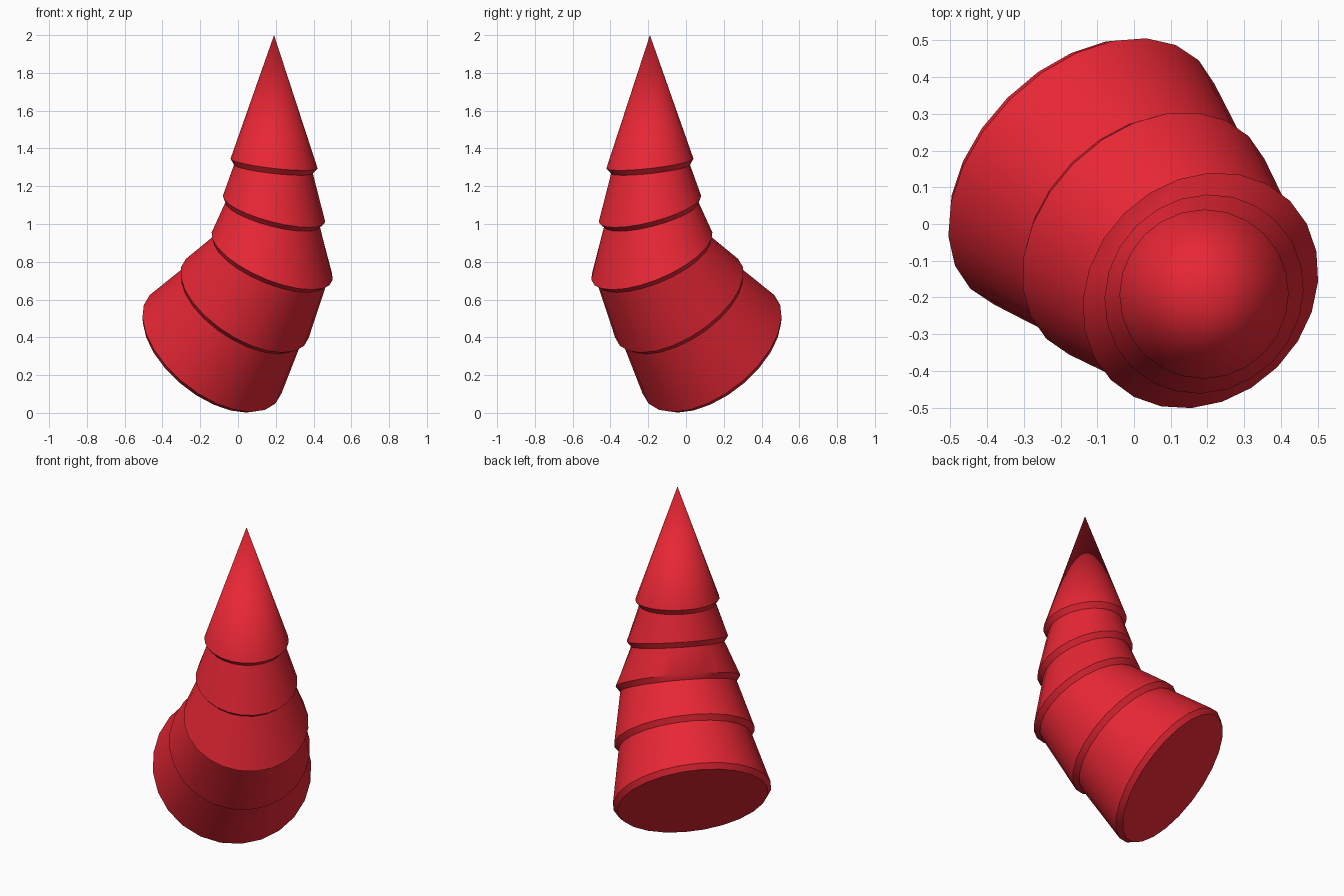
import bpy, bmesh
from math import sin, cos, pi, radians, sqrt
from mathutils import Vector

if "Cube" in bpy.data.objects:
    bpy.data.objects.remove(bpy.data.objects["Cube"])

SIDES = 24
LEAN = Vector((1, -1, 0)) / sqrt(2)    # direction the horn bends towards
SIDE = Vector((1, 1, 0)) / sqrt(2)
UP = Vector((0, 0, 1))

# Flared lips from base to tip: lean offset, height, radius, tilt in degrees
LIPS = [(-0.19, 0.337, 0.44, 49), (0.052, 0.585, 0.39, 43),
        (0.256, 0.83, 0.345, 31), (0.27, 1.08, 0.28, 20.5),
        (0.27, 1.32, 0.232, 9)]
TIP = LEAN * 0.27 + UP * 2.0
INSET, DROP = 0.022, 0.03              # undercut below each lip

bm = bmesh.new()


def add_ring(lean, height, radius, tilt, drop=0.0):
    a = radians(tilt)
    across = LEAN * cos(a) - UP * sin(a)
    axis = LEAN * sin(a) + UP * cos(a)
    centre = LEAN * lean + UP * height - axis * drop
    return [bm.verts.new(centre + radius * (across * cos(t) + SIDE * sin(t)))
            for t in (2 * pi * i / SIDES for i in range(SIDES))]


# Stacked segments: narrow neck, then flared lip
rings = []
for lean, height, radius, tilt in LIPS:
    rings.append(add_ring(lean, height, radius - INSET, tilt, DROP))
    rings.append(add_ring(lean, height, radius, tilt))
for low, high in zip(rings, rings[1:]):
    for i in range(SIDES):
        j = (i + 1) % SIDES
        bm.faces.new((low[i], low[j], high[j], high[i]))

# Flat base and pointed tip
bm.faces.new(rings[0][::-1])
tip = bm.verts.new(TIP)
for i in range(SIDES):
    bm.faces.new((rings[-1][i], rings[-1][(i + 1) % SIDES], tip))
bmesh.ops.recalc_face_normals(bm, faces=bm.faces)

mesh = bpy.data.meshes.new("curved_horn")
bm.to_mesh(mesh)
bm.free()
horn = bpy.data.objects.new("curved_horn", mesh)
bpy.context.collection.objects.link(horn)

# Red finish
red = bpy.data.materials.new("red")
red.diffuse_color = (0.8, 0.02, 0.035, 1)
red.use_nodes = True
red.node_tree.nodes["Principled BSDF"].inputs["Base Color"].default_value = red.diffuse_color
mesh.materials.append(red)

bpy.context.view_layer.objects.active = horn
horn.select_set(True)
bpy.ops.object.shade_smooth_by_angle(angle=radians(30))
